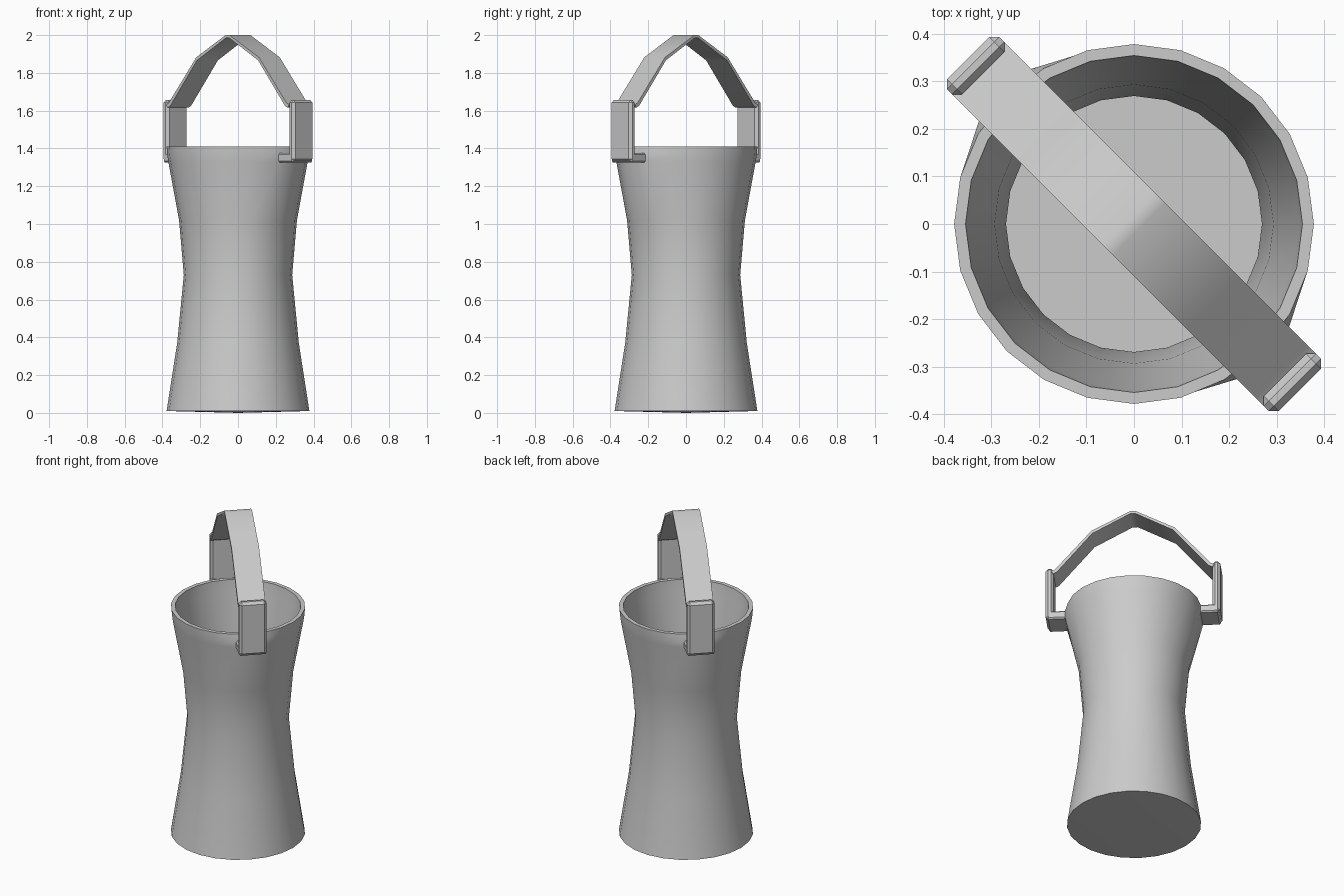
import bpy, bmesh, math
from mathutils import Matrix, Vector

cube = bpy.data.objects.get("Cube")
if cube:
    bpy.data.objects.remove(cube, do_unlink=True)

grey = bpy.data.materials.new("plain grey")
grey.use_nodes = True
grey.diffuse_color = (0.6, 0.6, 0.6, 1)
grey.node_tree.nodes["Principled BSDF"].inputs["Base Color"].default_value = (0.6, 0.6, 0.6, 1)

SIDES = 24
TURN = Matrix.Rotation(math.radians(-45), 4, 'Z')   # handle runs diagonally
HALF = 0.078                                        # half width of the handle strap


def finish(name, bm, angle=35):
    bmesh.ops.recalc_face_normals(bm, faces=bm.faces)
    mesh = bpy.data.meshes.new(name)
    bm.to_mesh(mesh)
    bm.free()
    mesh.materials.append(grey)
    obj = bpy.data.objects.new(name, mesh)
    bpy.context.collection.objects.link(obj)
    bpy.ops.object.select_all(action='DESELECT')
    bpy.context.view_layer.objects.active = obj
    obj.select_set(True)
    bpy.ops.object.shade_smooth_by_angle(angle=math.radians(angle))
    return obj


# Body: one turned profile, outside wall up, over the rim, inside wall down
profile = [(0, 0), (0.378, 0.01), (0.322, 0.37), (0.287, 0.73), (0.312, 1.02),
           (0.369, 1.33), (0.375, 1.37), (0.378, 1.41), (0.354, 1.41),
           (0.347, 1.34), (0.293, 1.02), (0.269, 0.73), (0.3, 0.37),
           (0.35, 0.04), (0, 0.04)]
bm = bmesh.new()
verts = [bm.verts.new((r, 0, z)) for r, z in profile]
edges = [bm.edges.new(pair) for pair in zip(verts, verts[1:])]
bmesh.ops.spin(bm, geom=verts + edges, cent=(0, 0, 0), axis=(0, 0, 1),
               angle=2 * math.pi, steps=SIDES, use_merge=True)
bmesh.ops.remove_doubles(bm, verts=bm.verts, dist=0.0005)

# Swell the wall slightly where each lug grows out of it
along = TURN @ Vector((1, 0, 0))
across = TURN @ Vector((0, 1, 0))
for v in bm.verts:
    a, c = v.co.dot(along), v.co.dot(across)
    radius = math.hypot(a, c)
    if 1.32 < v.co.z < 1.38 and radius > 0.36 and abs(c) < 0.12:
        z = v.co.z
        side = max(-HALF, min(HALF, c))
        v.co = along * math.copysign(0.383, a) + across * side
        v.co.z = z
finish("body", bm)


def block(name, r0, r1, z0, z1, side, bevel):
    bm = bmesh.new()
    bmesh.ops.create_cube(bm, size=1)
    bmesh.ops.scale(bm, vec=(r1 - r0, 2 * HALF, z1 - z0), verts=bm.verts)
    bmesh.ops.translate(bm, vec=(side * (r0 + r1) / 2, 0, (z0 + z1) / 2), verts=bm.verts)
    bmesh.ops.bevel(bm, geom=bm.edges[:], offset=bevel, segments=1, affect='EDGES')
    bm.transform(TURN)
    finish(name, bm)


# Lugs and upright posts on both sides
for side, label in ((1, "front_left"), (-1, "back_right")):
    block(label + "_lug", 0.352, 0.485, 1.325, 1.375, side, 0.008)
    block(label + "_post", 0.448, 0.493, 1.328, 1.657, side, 0.015)

# Arched strap over the mouth
half_arch = [(0.46, 1.63), (0.44, 1.64), (0.235, 1.88), (0.015, 1.998)]
outer = half_arch + [(-x, z) for x, z in reversed(half_arch)]
inner = [(x * 0.975, z - 0.016) for x, z in outer]
bm = bmesh.new()
rows = [[bm.verts.new((x, y, z)) for x, z in line]
        for line, y in ((outer, -HALF), (outer, HALF), (inner, HALF), (inner, -HALF))]
for i in range(len(outer) - 1):
    for k in range(4):
        p, q = rows[k], rows[(k + 1) % 4]
        bm.faces.new((p[i], p[i + 1], q[i + 1], q[i]))
for end in (0, -1):
    bm.faces.new([row[end] for row in rows])
for v in bm.verts:
    v.co.z += 0.002
bm.transform(TURN)
finish("handle_strap", bm, 30)
